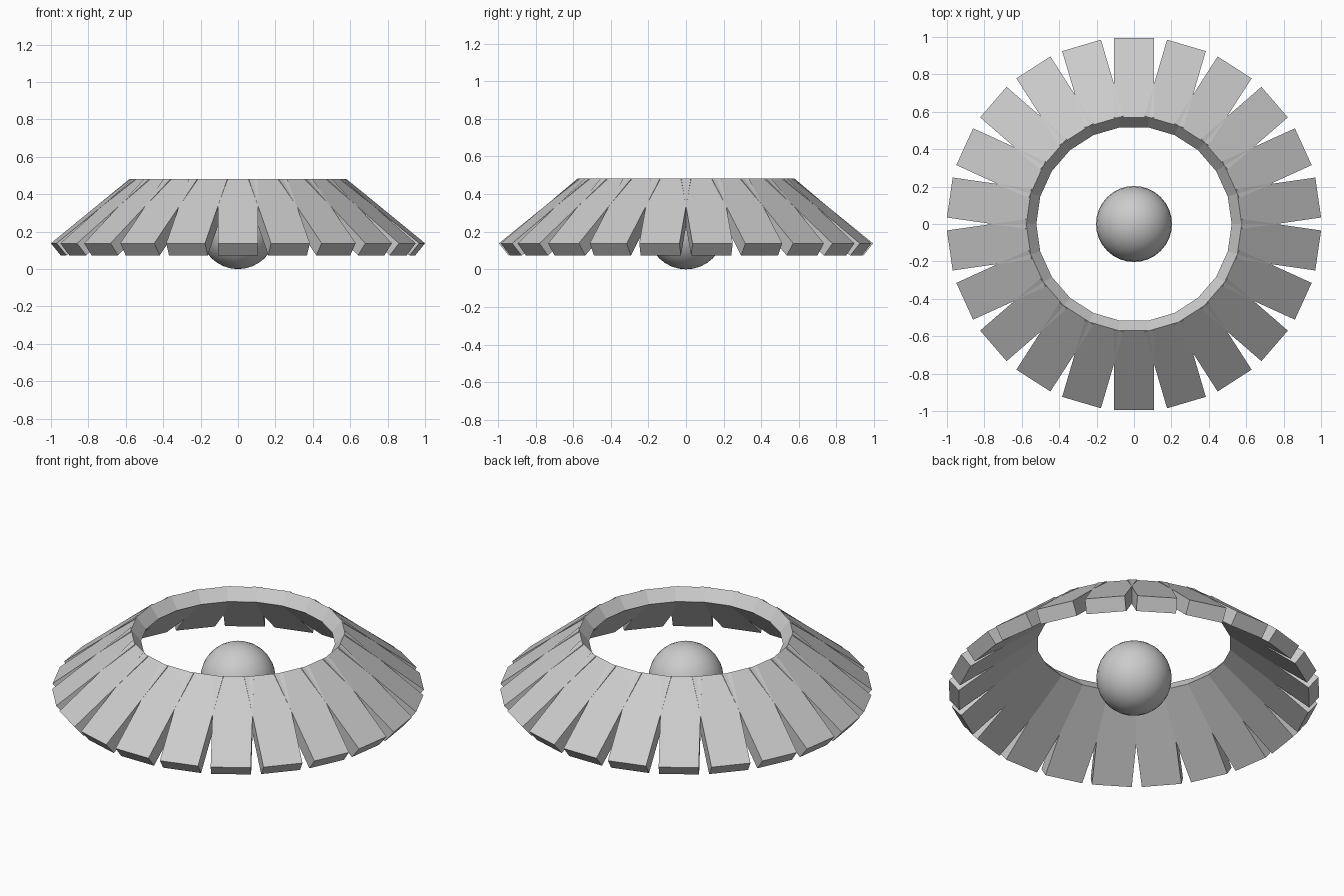
import bpy, bmesh
from math import radians, tau
from mathutils import Vector, Matrix

if "Cube" in bpy.data.objects:
    bpy.data.objects.remove(bpy.data.objects["Cube"])

COUNT = 22
HALF_W = 0.108

# Radial cross-section (radius, z) of one tilted slat
PROFILE = [(0.57, 0.482), (0.995, 0.138), (0.942, 0.073), (0.517, 0.417)]


def add_slat(name, angle):
    bm = bmesh.new()
    sides = [[bm.verts.new(Vector((x, -r, z))) for r, z in PROFILE]
             for x in (-HALF_W, HALF_W)]
    bm.faces.new(sides[0])
    bm.faces.new(sides[1][::-1])
    for i in range(4):
        j = (i + 1) % 4
        bm.faces.new((sides[0][i], sides[1][i], sides[1][j], sides[0][j]))
    bm.transform(Matrix.Rotation(angle, 4, 'Z'))
    bmesh.ops.recalc_face_normals(bm, faces=bm.faces)
    mesh = bpy.data.meshes.new(name)
    bm.to_mesh(mesh)
    bm.free()
    obj = bpy.data.objects.new(name, mesh)
    bpy.context.collection.objects.link(obj)


# Ring of overlapping slats
for i in range(COUNT):
    add_slat(f"ring_slat_{i + 1:02d}", tau * i / COUNT)

# Central ball
bpy.ops.mesh.primitive_uv_sphere_add(segments=32, ring_count=16, radius=0.203,
                                     location=(0, 0, 0.203))
ball = bpy.context.object
ball.name = "center_ball"
bpy.ops.object.shade_smooth_by_angle(angle=radians(30))
